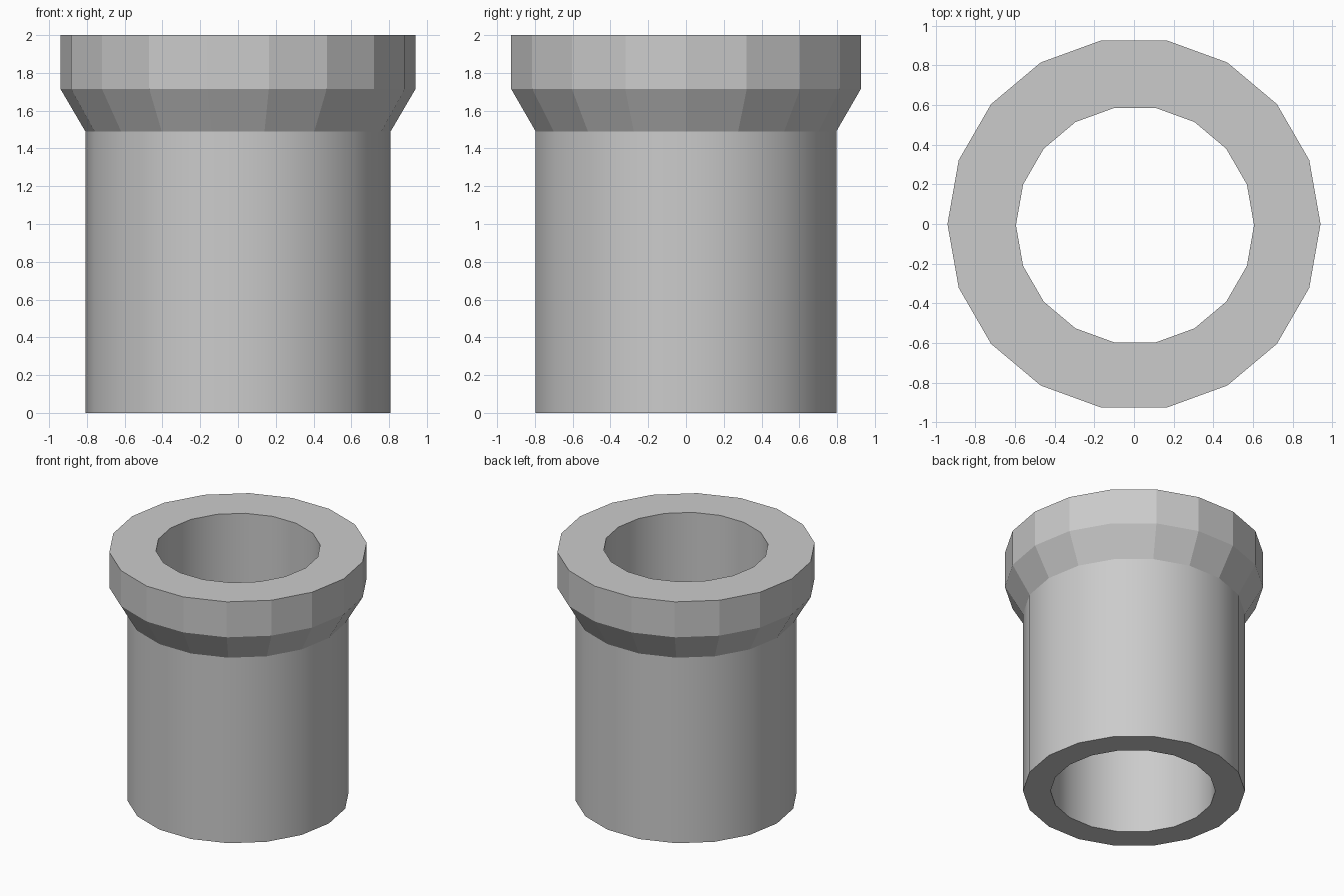
import bpy, bmesh
from math import cos, sin, pi

if "Cube" in bpy.data.objects:
    bpy.data.objects.remove(bpy.data.objects["Cube"])

SIDES = 18
# closed wall profile: radius, z, x offset, y offset (bore is slightly off centre)
PROFILE = [
    (0.808, 0.0, 0, 0),
    (0.808, 1.49, 0, 0),
    (0.94, 1.715, 0, 0),
    (0.94, 2.0, 0, 0),
    (0.60, 2.0, 0.005, -0.006),
    (0.60, 0.0, 0.005, -0.006),
]
SMOOTH_BANDS = {0, 4}  # outer tube wall and bore

bm = bmesh.new()
rings = []
for r, z, ox, oy in PROFILE:
    rings.append([bm.verts.new((ox + r * cos(2 * pi * i / SIDES),
                                oy + r * sin(2 * pi * i / SIDES), z))
                  for i in range(SIDES)])

# join neighbouring rings, wrapping round the profile
for b, lower in enumerate(rings):
    upper = rings[(b + 1) % len(rings)]
    for i in range(SIDES):
        j = (i + 1) % SIDES
        face = bm.faces.new((lower[i], lower[j], upper[j], upper[i]))
        face.smooth = b in SMOOTH_BANDS

bmesh.ops.recalc_face_normals(bm, faces=bm.faces)
mesh = bpy.data.meshes.new("flanged_pipe")
bm.to_mesh(mesh)
bm.free()
bpy.context.collection.objects.link(bpy.data.objects.new("flanged_pipe", mesh))
